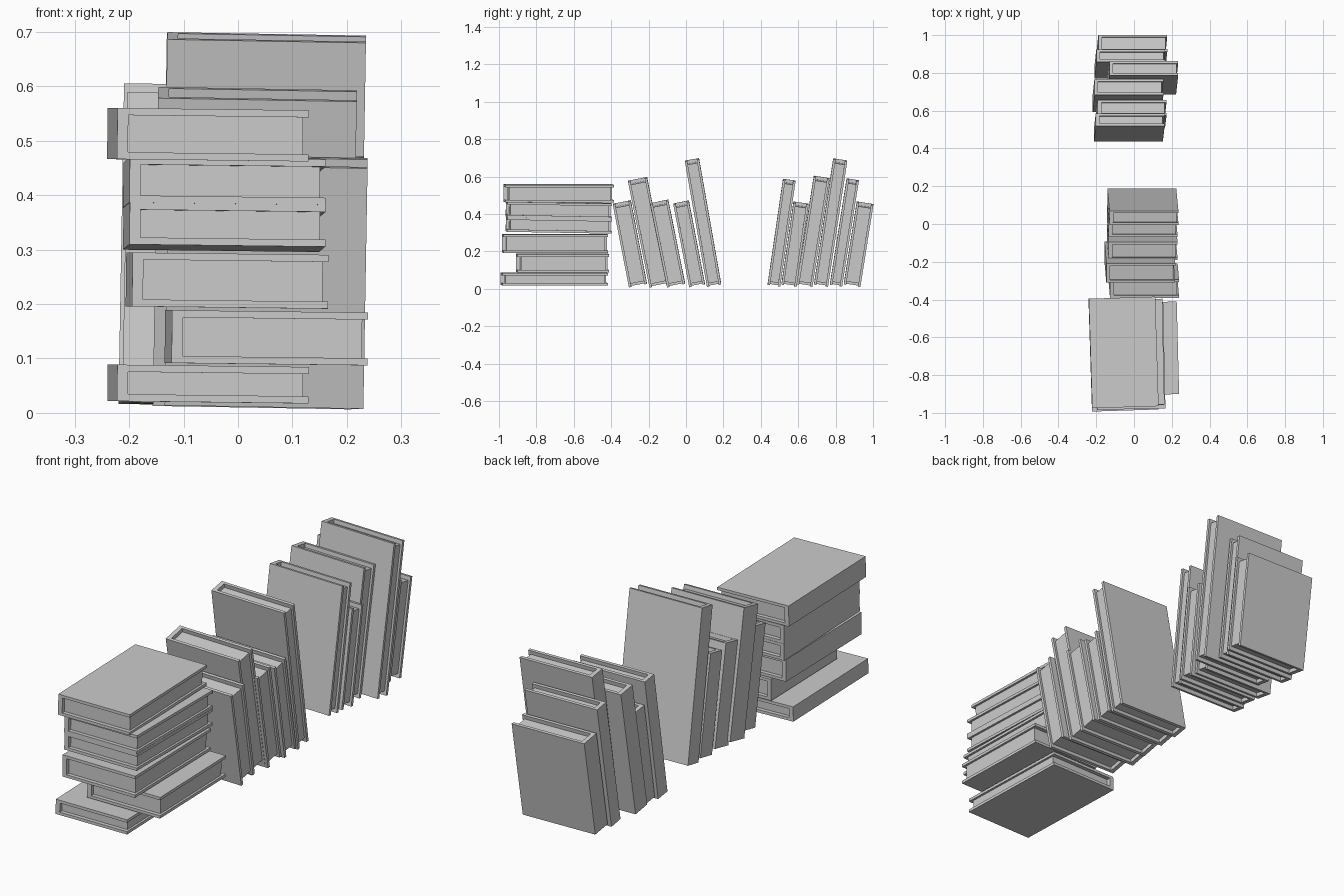
import bpy, bmesh
from math import radians
from mathutils import Matrix

cube = bpy.data.objects.get("Cube")
if cube:
    bpy.data.objects.remove(cube)

COVER, SPINE, LIP, FORE = 0.013, 0.02, 0.018, 0.01

grey = bpy.data.materials.new("plain_grey")
grey.use_nodes = True
colour = (0.6, 0.6, 0.6, 1)
grey.diffuse_color = colour
grey.node_tree.nodes["Principled BSDF"].inputs["Base Color"].default_value = colour


def extrude_profile(name, profile, bottom, top, matrix):
    """Flat x/y profile raised from bottom to top."""
    bm = bmesh.new()
    face = bm.faces.new([bm.verts.new((x, y, bottom)) for x, y in profile])
    raised = bmesh.ops.extrude_face_region(bm, geom=[face])["geom"]
    verts = [g for g in raised if isinstance(g, bmesh.types.BMVert)]
    bmesh.ops.translate(bm, verts=verts, vec=(0, 0, top - bottom))
    bmesh.ops.recalc_face_normals(bm, faces=bm.faces[:])
    mesh = bpy.data.meshes.new(name)
    bm.to_mesh(mesh)
    bm.free()
    mesh.materials.append(grey)
    obj = bpy.data.objects.new(name, mesh)
    obj.matrix_world = matrix
    bpy.context.collection.objects.link(obj)


def book(name, width, thick, length, matrix):
    """Upright book: spine on -x, U-shaped cover, recessed page block."""
    w, t = width / 2, thick / 2
    i, s = t - COVER, SPINE - w
    cover = [(-w, -t), (w, -t), (w, -i), (s, -i), (s, i), (w, i), (w, t), (-w, t)]
    pages = [(s, -i), (w - FORE, -i), (w - FORE, i), (s, i)]
    extrude_profile(name + "_cover", cover, 0, length, matrix)
    extrude_profile(name + "_pages", pages, LIP, length - LIP, matrix)


def turn(angle, axis):
    return Matrix.Rotation(radians(angle), 4, axis)


# Stacked books: x, y, z of centre, width, thickness, length, yaw, pitch
stack = [
    (-0.055, -0.705, 0.053, 0.352, 0.067, 0.565, 1.8, 0),
    (0.052, -0.66, 0.138, 0.36, 0.097, 0.49, 1.5, 0),
    (-0.02, -0.7, 0.243, 0.36, 0.099, 0.56, 1.2, 0),
    (-0.025, -0.68, 0.341, 0.36, 0.077, 0.56, 1.2, -1),
    (-0.025, -0.68, 0.421, 0.36, 0.083, 0.56, 1.2, -1),
    (-0.055, -0.68, 0.511, 0.352, 0.094, 0.58, 1.8, 0),
]
for n, (x, y, z, w, t, length, yaw, pitch) in enumerate(stack, 1):
    m = (Matrix.Translation((x, y, z)) @ turn(yaw, 'Z') @ turn(pitch, 'X')
         @ turn(0.7, 'Y') @ turn(-90, 'X') @ Matrix.Translation((0, 0, -length / 2)))
    book(f"stacked_book_{n}", w, t, length, m)

# Leaning books: x and y of foot, thickness, length, lean
leaning = [
    (0.048, -0.257, 0.098, 0.45, 11),
    (0.026, -0.144, 0.104, 0.577, 11.5),
    (0.04, -0.053, 0.098, 0.454, 11.4),
    (0.04, 0.059, 0.085, 0.45, 10.9),
    (0.041, 0.15, 0.077, 0.68, 10),
    (-0.03, 0.47, 0.068, 0.567, -8.3),
    (-0.018, 0.551, 0.082, 0.443, -8.3),
    (-0.037, 0.634, 0.085, 0.583, -9),
    (0.04, 0.722, 0.076, 0.677, -8.7),
    (-0.027, 0.802, 0.066, 0.57, -9),
    (-0.014, 0.888, 0.09, 0.443, -9),
]
for n, (x, y, t, length, lean) in enumerate(leaning, 1):
    m = Matrix.Translation((x, y, 0.02)) @ turn(1, 'Y') @ turn(lean, 'X')
    book(f"leaning_book_{n}", 0.365, t, length, m)
